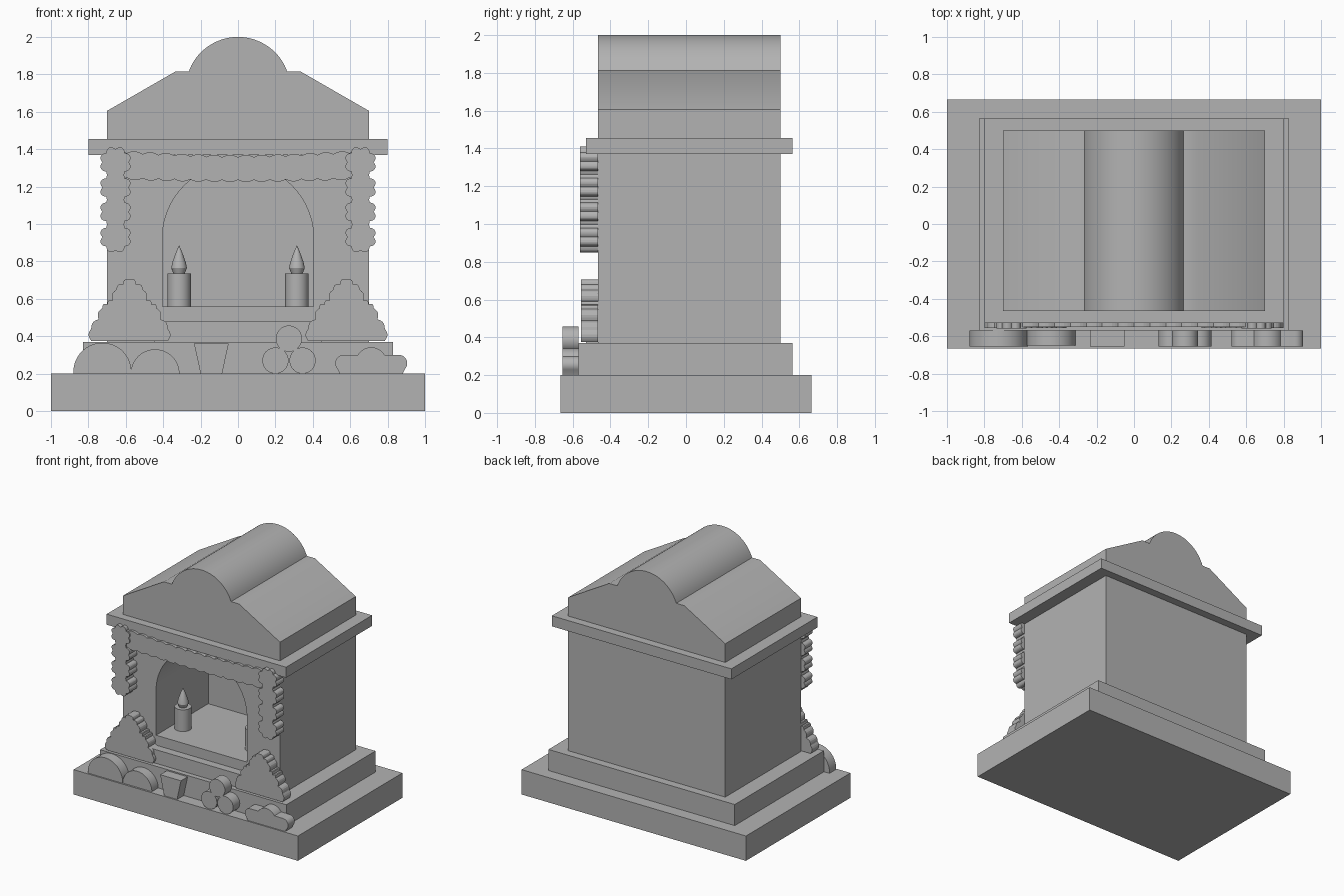
import bpy, bmesh, math
from math import sin, cos, pi

if "Cube" in bpy.data.objects:
    bpy.data.objects.remove(bpy.data.objects["Cube"])

stone = bpy.data.materials.new("plain grey")
stone.diffuse_color = (0.45, 0.45, 0.45, 1)
stone.use_nodes = True
stone.node_tree.nodes["Principled BSDF"].inputs["Base Color"].default_value = stone.diffuse_color


def finish(name, bm, smooth=False):
    bmesh.ops.recalc_face_normals(bm, faces=bm.faces[:])
    me = bpy.data.meshes.new(name)
    bm.to_mesh(me)
    bm.free()
    me.materials.append(stone)
    ob = bpy.data.objects.new(name, me)
    bpy.context.collection.objects.link(ob)
    if smooth:
        bpy.ops.object.select_all(action='DESELECT')
        ob.select_set(True)
        bpy.context.view_layer.objects.active = ob
        bpy.ops.object.shade_smooth_by_angle(angle=math.radians(30))
    return ob


def prism(name, pts, y0, y1, smooth=False):
    """Extrude an (x, z) outline from y0 to y1."""
    bm = bmesh.new()
    face = bm.faces.new([bm.verts.new((x, y0, z)) for x, z in pts])
    new = bmesh.ops.extrude_face_region(bm, geom=[face])['geom']
    bmesh.ops.translate(bm, vec=(0, y1 - y0, 0),
                        verts=[v for v in new if isinstance(v, bmesh.types.BMVert)])
    return finish(name, bm, smooth)


def box(name, hx, y0, y1, z0, z1):
    return prism(name, [(-hx, z0), (hx, z0), (hx, z1), (-hx, z1)], y0, y1)


def arc(cx, cz, r, a0, a1, n):
    return [(cx + r * cos(a0 + (a1 - a0) * i / n), cz + r * sin(a0 + (a1 - a0) * i / n))
            for i in range(n + 1)]


def lathe(name, cx, cy, profile, n=32):
    """Spin an (r, z) profile about a vertical axis."""
    bm = bmesh.new()
    rings = [[bm.verts.new((cx + r * cos(2 * pi * i / n), cy + r * sin(2 * pi * i / n), z))
              for i in range(n)] for r, z in profile]
    for a, b in zip(rings, rings[1:]):
        for i in range(n):
            bm.faces.new((a[i], a[(i + 1) % n], b[(i + 1) % n], b[i]))
    bm.faces.new(rings[0])
    bm.faces.new(rings[-1])
    return finish(name, bm, True)


def scallop(pts, bump, amp):
    """Replace each edge of an anticlockwise outline with small outward bumps."""
    out = []
    for (x0, z0), (x1, z1) in zip(pts, pts[1:]):
        dx, dz = x1 - x0, z1 - z0
        length = math.hypot(dx, dz)
        n = max(1, round(length / bump))
        for i in range(n * 5):
            t = i / (n * 5)
            h = amp * abs(sin(pi * n * t)) / length
            out.append((x0 + dx * t + dz * h, z0 + dz * t - dx * h))
    return out + [pts[-1]]


# Plinth, step and cornice
box("plinth", 1.0, -0.665, 0.665, 0, 0.2)
box("step", 0.83, -0.57, 0.565, 0.2, 0.37)
box("cornice", 0.8, -0.53, 0.565, 1.37, 1.455)

# Main body with arched niche
body = box("body", 0.7, -0.465, 0.5, 0.37, 1.37)
cutter = prism("niche_cutter", [(-0.405, 0.56), (0.405, 0.56)] +
               arc(0, 0.92, 0.405, 0, pi, 40), -0.6, 0.2)
cutter.hide_render = True
mod = body.modifiers.new("niche", 'BOOLEAN')
mod.operation = 'DIFFERENCE'
mod.solver = 'EXACT'
mod.object = cutter
bpy.context.view_layer.objects.active = body
bpy.ops.object.modifier_apply(modifier=mod.name)
bpy.data.objects.remove(cutter)
box("niche_ledge", 0.45, -0.53, -0.46, 0.37, 0.48)

# Gabled roof with a rounded crest
a = math.asin(0.095 / 0.28)
prism("roof", [(-0.7, 1.455), (0.7, 1.455), (0.7, 1.605), (0.335, 1.815)] +
      arc(0, 1.72, 0.28, a, pi - a, 40) + [(-0.335, 1.815), (-0.7, 1.605)],
      -0.465, 0.5, True)

# Sagging garland across the opening
low = [(-0.68 + 1.36 * i / 16, 1.25 - 0.014 * sin(pi * i / 16)) for i in range(17)]
top = [(0.68 - 1.36 * i / 16, 1.385 - 0.028 * sin(pi * i / 16)) for i in range(17)]
prism("garland", scallop(low, 0.085, 0.012) + scallop(top, 0.085, 0.012), -0.55, -0.465)

# Flowers down both sides, leafy mounds and candles
leaf = [(0.205, 0.375), (0.205, 0.44), (0.165, 0.49), (0.145, 0.55),
        (0.09, 0.59), (0.07, 0.65), (0.0, 0.705)]
for side, s in (("left", -1), ("right", 1)):
    for k, z in enumerate((1.33, 1.195, 1.065, 0.93)):
        petals = []
        for i in range(64):
            t = 2 * pi * i / 64
            r = 0.07 + 0.015 * abs(sin(4 * t))
            petals.append((s * 0.655 + r * cos(t), z + r * sin(t)))
        prism(f"{side}_flower_{k + 1}", petals, -0.56, -0.465)
    cx = s * 0.58
    mound = [(cx - 0.205, 0.375)] + [(cx + x, z) for x, z in leaf] + \
            [(cx - x, z) for x, z in leaf[-2::-1]]
    prism(f"{side}_leaf_mound", scallop(mound[1:], 0.045, 0.014), -0.555, -0.465)
    lathe(f"{side}_candle", s * 0.315, -0.25, [(0.0625, 0.56), (0.0625, 0.735)])
    lathe(f"{side}_flame", s * 0.315, -0.25,
          [(0.03, 0.735), (0.042, 0.765), (0.036, 0.795), (0.018, 0.845), (0.001, 0.885)], 20)

# Offerings along the front
prism("large_loaf", arc(-0.725, 0.21, 0.155, -0.06, pi + 0.06, 32), -0.655, -0.57, True)
prism("small_loaf", arc(-0.443, 0.2, 0.13, 0, pi, 32), -0.65, -0.565, True)
prism("cup", [(-0.2, 0.2), (-0.085, 0.2), (-0.05, 0.36), (-0.235, 0.36)], -0.655, -0.57)
for k, (x, z) in enumerate(((0.2, 0.27), (0.345, 0.27), (0.272, 0.387))):
    prism(f"fruit_{k + 1}", arc(x, z, 0.07, 0, 2 * pi, 40)[:-1], -0.655, -0.57, True)
prism("bread_roll", [(0.545, 0.2), (0.88, 0.2)] + arc(0.86, 0.255, 0.045, -0.8, pi / 2, 10) +
      arc(0.712, 0.258, 0.083, 0.54, pi - 0.54, 16) +
      arc(0.565, 0.255, 0.045, pi / 2, pi + 0.8, 10), -0.655, -0.57, True)
